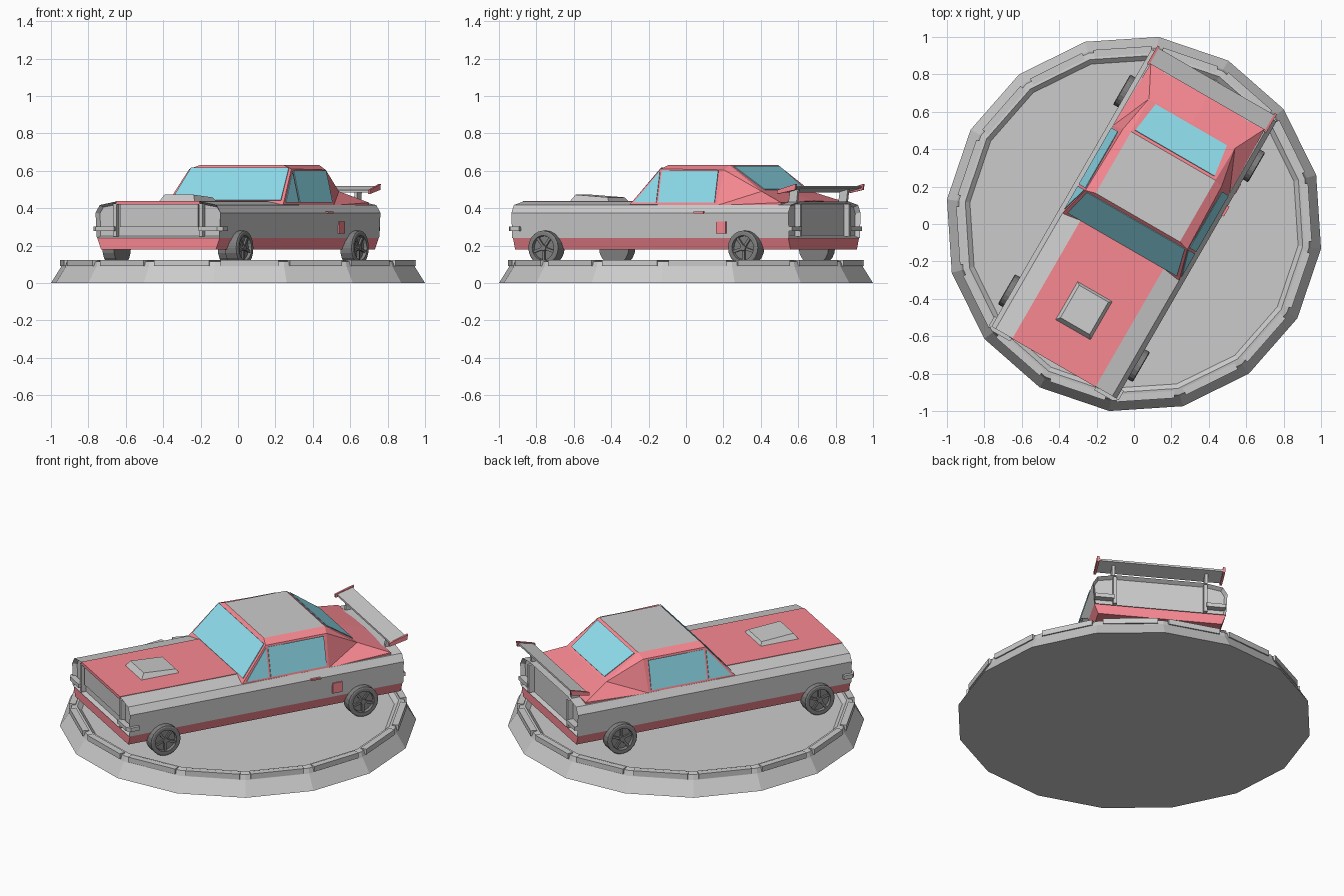
import bpy, bmesh
from math import pi, cos, sin, radians
from mathutils import Vector, Matrix

if "Cube" in bpy.data.objects:
    bpy.data.objects.remove(bpy.data.objects["Cube"])

TURN = radians(-30)  # the whole model sits turned on its base


def material(name, rgb):
    m = bpy.data.materials.new(name)
    m.diffuse_color = (*rgb, 1)
    m.use_nodes = True
    m.node_tree.nodes["Principled BSDF"].inputs["Base Color"].default_value = m.diffuse_color
    return m


RED = material("red_paint", (0.95, 0.25, 0.29))
GLASS = material("blue_glass", (0.28, 0.74, 0.86))
DARK = material("dark_rubber", (0.22, 0.22, 0.22))


def make(name, verts, faces, mats=(), mirror=False, index=None, solid=0):
    me = bpy.data.meshes.new(name)
    me.from_pydata(verts, [], faces)
    for m in mats:
        me.materials.append(m)
    for i, k in enumerate(index or []):
        me.polygons[i].material_index = k
    bm = bmesh.new()
    bm.from_mesh(me)
    if mirror:
        copy = bmesh.ops.duplicate(bm, geom=bm.verts[:] + bm.edges[:] + bm.faces[:])["geom"]
        vs = [g for g in copy if isinstance(g, bmesh.types.BMVert)]
        bmesh.ops.scale(bm, vec=(-1, 1, 1), verts=vs)
        bmesh.ops.reverse_faces(bm, faces=[g for g in copy if isinstance(g, bmesh.types.BMFace)])
        bmesh.ops.remove_doubles(bm, verts=bm.verts[:], dist=1e-5)
    if not solid:
        bmesh.ops.recalc_face_normals(bm, faces=bm.faces[:])
    bm.to_mesh(me)
    bm.free()
    ob = bpy.data.objects.new(name, me)
    bpy.context.collection.objects.link(ob)
    ob.rotation_euler.z = TURN
    if solid:
        mod = ob.modifiers.new("thickness", "SOLIDIFY")
        mod.thickness = solid
        mod.offset = 0
    return ob


def prism(name, outline, axis, lo, hi, mats=(), mirror=False):
    """Extrude a 2D outline along axis 0 (x), 1 (y) or 2 (z)."""
    def put(p, d):
        q = list(p)
        q.insert(axis, d)
        return q
    n = len(outline)
    verts = [put(p, d) for d in (lo, hi) for p in outline]
    faces = [(i, (i + 1) % n, n + (i + 1) % n, n + i) for i in range(n)]
    faces += [tuple(range(n))[::-1], tuple(range(n, 2 * n))]
    return make(name, verts, faces, mats, mirror)


def box(name, x, y, z, mats=(), mirror=False):
    return prism(name, [(x[0], y[0]), (x[1], y[0]), (x[1], y[1]), (x[0], y[1])], 2, *z, mats, mirror)


def both(half):
    return half + [(-x, z) for x, z in reversed(half)]


# Display base: 16-sided stepped turntable
prof = [(1.0086, 0), (0.955, 0.085), (0.945, 0.115), (0.91, 0.12), (0.885, 0.097)]
N = 16
verts = [(r * cos(2 * pi * k / N), r * sin(2 * pi * k / N), z) for r, z in prof for k in range(N)]
faces = [(j * N + k, j * N + (k + 1) % N, (j + 1) * N + (k + 1) % N, (j + 1) * N + k)
         for j in range(len(prof) - 1) for k in range(N)]
faces += [tuple(range(N))[::-1], tuple(range((len(prof) - 1) * N, len(prof) * N))]
make("display_base", verts, faces)

# Rim strips, one per side
for k in range(N):
    strip = box("rim_strip", (0.905, 0.943), (-0.155, 0.155), (0.09, 0.123))
    strip.rotation_euler.z = TURN + 2 * pi * (k + 0.5) / N

# Lower skirt and main body
prism("skirt", both([(0.355, 0.18), (0.378, 0.24)]), 1, -0.85, 0.85, [RED])
body = prism("body", both([(0.378, 0.24), (0.386, 0.375), (0.36, 0.417), (0.257, 0.436)]), 1, -0.855, 0.855)
bm = bmesh.new()
bm.from_mesh(body.data)
ends = [f for f in bm.faces if abs(f.normal.y) > 0.9]
bmesh.ops.inset_individual(bm, faces=ends, thickness=0.014, depth=-0.025)
bm.to_mesh(body.data)
bm.free()

# Hood panel and scoop
box("hood", (-0.257, 0.257), (-0.857, -0.12), (0.42, 0.439), [RED])
make("hood_scoop", [(0.11, -0.655, 0.435), (0.11, -0.415, 0.435), (0.09, -0.63, 0.472), (0.09, -0.43, 0.458),
                    (0, -0.655, 0.435), (0, -0.415, 0.435), (0, -0.63, 0.472), (0, -0.43, 0.458)],
     [(0, 1, 3, 2), (4, 0, 2, 6), (1, 5, 7, 3), (2, 3, 7, 6)], mirror=True)

# Grille, headlight surrounds, tail panel dividers
box("grille", (-0.24, 0.24), (-0.845, -0.8), (0.3, 0.42))
box("grille_divider", (0.255, 0.275), (-0.858, -0.8), (0.25, 0.425), mirror=True)
box("tail_divider", (0.25, 0.27), (0.8, 0.862), (0.25, 0.422), mirror=True)

# Corner bumpers, wrapped around front; on the tail only across the back
corner = [(0.26, -0.875), (0.375, -0.875), (0.4, -0.855), (0.4, -0.8), (0.38, -0.8), (0.38, -0.84), (0.26, -0.84)]
prism("front_bumper", corner, 2, 0.278, 0.302, mirror=True)
box("rear_bumper", (0.265, 0.375), (0.82, 0.87), (0.278, 0.302), mirror=True)

# Cabin with roof, fastback pillars and rear deck (right half, mirrored)
a, b, c, d, e = (0.36, -0.14, 0.42), (0.315, 0.025, 0.61), (0.26, 0.04, 0.63), (0.26, 0.42, 0.63), (0.305, 0.41, 0.605)
p, f, g, h = (0.36, 0.4, 0.415), (0.265, 0.62, 0.49), (0.352, 0.79, 0.43), (0.352, 0.79, 0.4)
A, C, D, F, G, H = [(0, q[1], q[2]) for q in (a, c, d, f, (0, 0.79, 0.44), h)]
pts = [a, b, c, d, e, p, f, g, h, A, C, D, F, G, H]
(ia, ib, ic, id_, ie, ip, if_, ig, ih, iA, iC, iD, iF, iG, iH) = range(15)
make("cabin", pts,
     [(iA, ia, ib, ic, iC), (iC, ic, id_, iD), (ic, ib, ie, id_), (ib, ia, ip, ie), (id_, ie, if_),
      (ie, ip, if_), (ip, ig, if_), (iD, id_, if_, iF), (iF, if_, ig, iG), (iG, ig, ih, iH), (ip, ih, ig)],
     [RED, None], mirror=True, index=[0, 1] + [0] * 9)


# Glass panes, floated just off the cabin skin
def pane(name, corners, push, mirror=False):
    return make(name, [Vector(q) + Vector(push) for q in corners], [tuple(range(len(corners)))],
                [GLASS], mirror, solid=0.004)


pane("windshield", [(-0.338, -0.123, 0.44), (0.338, -0.123, 0.44), (0.302, 0.024, 0.612), (-0.302, 0.024, 0.612)],
     (0, -0.003, 0.003))
pane("rear_window", [(-0.245, 0.435, 0.62), (0.245, 0.435, 0.62), (0.22, 0.61, 0.497), (-0.22, 0.61, 0.497)],
     (0, 0.002, 0.003))
pane("quarter_window", [(0.358, -0.115, 0.43), (0.358, 0.025, 0.43), (0.318, 0.025, 0.597)], (0.003, 0, 0), True)
pane("side_window", [(0.358, 0.037, 0.43), (0.358, 0.385, 0.43), (0.318, 0.385, 0.6), (0.318, 0.037, 0.6)],
     (0.003, 0, 0), True)

# Rear wing with posts and red end plates
prism("wing", [(0.785, 0.484), (0.88, 0.508), (0.88, 0.52), (0.785, 0.496)], 0, -0.355, 0.355)
prism("wing_end_plate", [(0.775, 0.476), (0.885, 0.498), (0.89, 0.53), (0.775, 0.497)], 0, 0.355, 0.368, [RED], True)
prism("wing_post", [(0.79, 0.425), (0.84, 0.425), (0.85, 0.503), (0.8, 0.49)], 0, 0.258, 0.275, mirror=True)

# Fuel flap and door handle on the right side
box("fuel_flap", (0.37, 0.39), (0.41, 0.47), (0.265, 0.328), [RED])
box("door_handle", (0.37, 0.396), (0.275, 0.335), (0.372, 0.381), [RED])

# Wheels: recessed rim, five spokes and hub
R = 0.092
for side in (1, -1):
    for y in (-0.643, 0.59):
        bm = bmesh.new()
        bmesh.ops.create_cone(bm, cap_ends=True, segments=20, radius1=R, radius2=R, depth=0.07)
        cap = [q for q in bm.faces if q.normal.z > 0.9]
        bmesh.ops.inset_individual(bm, faces=cap, thickness=0.008, depth=0.004)
        bmesh.ops.inset_individual(bm, faces=cap, thickness=0.018, depth=0)
        bmesh.ops.inset_individual(bm, faces=cap, thickness=0.003, depth=-0.018)
        bmesh.ops.create_cone(bm, cap_ends=True, segments=10, radius1=0.02, radius2=0.016, depth=0.03,
                              matrix=Matrix.Translation((0, 0, 0.022)))
        for k in range(5):
            bmesh.ops.create_cube(bm, size=1, matrix=Matrix.Rotation(2 * pi * k / 5, 4, 'Z')
                                  @ Matrix.Translation((0.036, 0, 0.024))
                                  @ Matrix.Diagonal((0.06, 0.014, 0.016, 1)))
        bm.transform(Matrix.Translation((side * 0.378, y, 0.188)) @ Matrix.Rotation(side * pi / 2, 4, 'Y'))
        me = bpy.data.meshes.new("wheel")
        bm.to_mesh(me)
        bm.free()
        me.materials.append(DARK)
        ob = bpy.data.objects.new("wheel", me)
        ob.rotation_euler.z = TURN
        bpy.context.collection.objects.link(ob)
